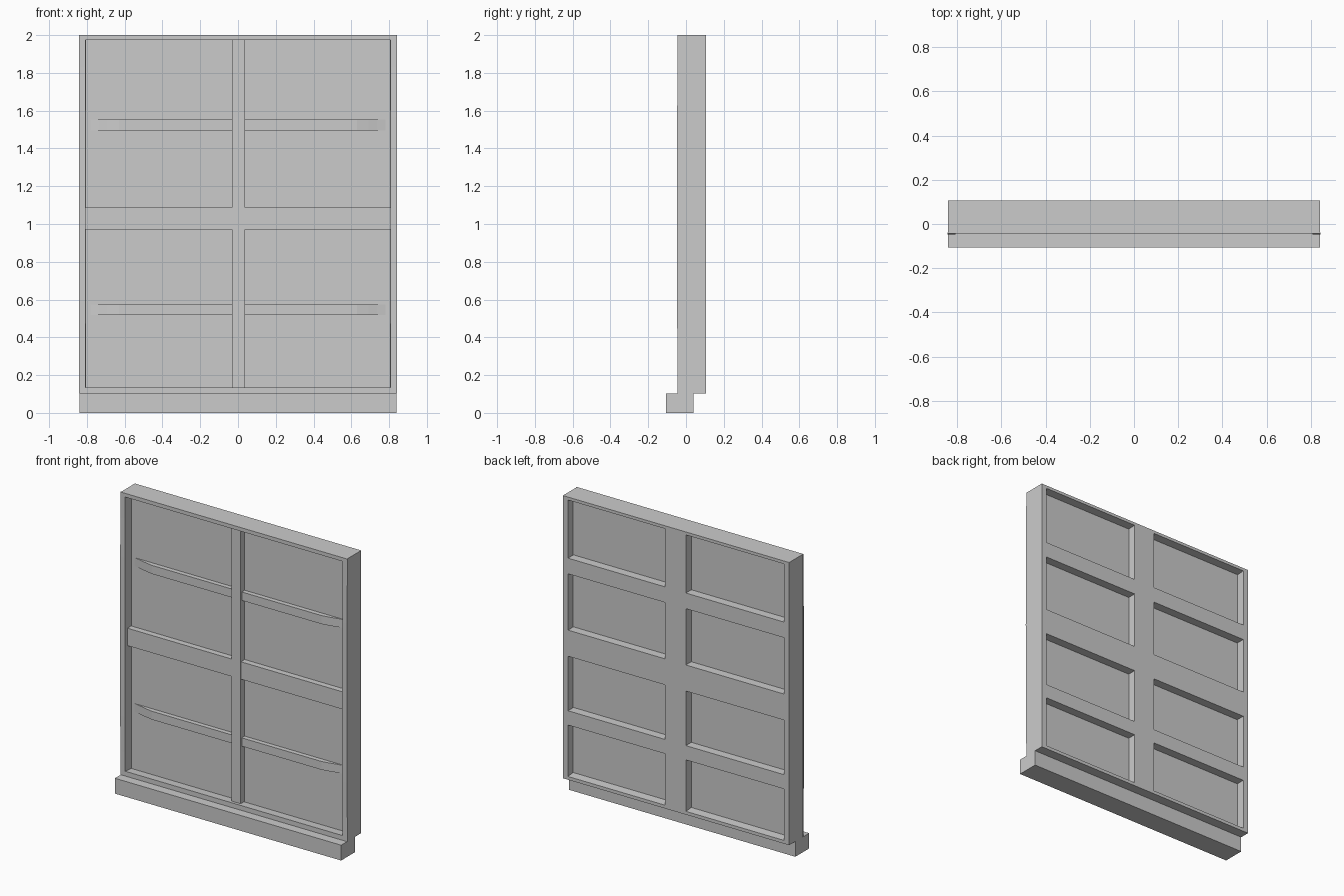
import bpy
import bmesh

if "Cube" in bpy.data.objects:
    bpy.data.objects.remove(bpy.data.objects["Cube"])

FRONT, BACK = -0.044, 0.106      # frame faces
GLASS_F, GLASS_B = 0.018, 0.048  # pane faces


def finish(name, bm):
    bmesh.ops.recalc_face_normals(bm, faces=bm.faces)
    mesh = bpy.data.meshes.new(name)
    bm.to_mesh(mesh)
    bm.free()
    obj = bpy.data.objects.new(name, mesh)
    bpy.context.collection.objects.link(obj)
    return obj


def prism(name, profile, axis, lo, hi):
    """Extrude a 2D profile along an axis (0 = x, 2 = z)."""
    bm = bmesh.new()
    if axis == 0:      # profile is (y, z)
        rings = [[bm.verts.new((t, a, b)) for a, b in profile] for t in (lo, hi)]
    else:              # profile is (x, y)
        rings = [[bm.verts.new((a, b, t)) for a, b in profile] for t in (lo, hi)]
    n = len(profile)
    for r in rings:
        bm.faces.new(r)
    for i in range(n):
        j = (i + 1) % n
        bm.faces.new((rings[0][i], rings[0][j], rings[1][j], rings[1][i]))
    return finish(name, bm)


def box(name, x, y, z):
    return prism(name, [(x[0], y[0]), (x[1], y[0]), (x[1], y[1]), (x[0], y[1])], 2, *z)


# Outer frame: four loops joined into a mitred ring
bm = bmesh.new()
loops = []
for y, hw, z0, z1 in ((FRONT, 0.84, 0.103, 2.0), (FRONT, 0.807, 0.135, 1.975),
                      (BACK, 0.802, 0.125, 1.98), (BACK, 0.84, 0.103, 2.0)):
    loops.append([bm.verts.new((x, y, z)) for x, z in
                  ((-hw, z0), (hw, z0), (hw, z1), (-hw, z1))])
for k in range(4):
    a, b = loops[k], loops[(k + 1) % 4]
    for i in range(4):
        j = (i + 1) % 4
        bm.faces.new((a[i], a[j], b[j], b[i]))
finish("window_frame", bm)

# Sill below, stepped forward
box("window_sill", (-0.84, 0.84), (-0.106, 0.04), (0.0, 0.103))

# Pane
box("glass_pane", (-0.805, 0.805), (GLASS_F, GLASS_B), (0.128, 1.978))

# Slightly bowed facing on each side of the frame
for side, s in (("left", -1), ("right", 1)):
    bow = [(-0.042, 0.103), (-0.047, 0.5), (-0.048, 1.05), (-0.047, 1.57),
           (-0.042, 2.0), (-0.038, 2.0), (-0.038, 0.103)]
    a, b = sorted((s * 0.807, s * 0.842))
    prism(f"{side}_frame_facing", bow, 0, a, b)

# Front bars: upright, middle rail, thin rails fading into the pane at their ends
box("front_upright", (-0.033, 0.037), (-0.024, GLASS_F), (0.135, 1.975))
box("front_middle_rail", (-0.807, 0.807), (-0.022, GLASS_F), (0.97, 1.087))
half = [(0.78, GLASS_F), (0.735, 0.009), (0.69, -0.002), (0.63, -0.013)]
profile = half + [(-x, y) for x, y in reversed(half)]
for name, z in (("front_lower_rail", (0.517, 0.573)), ("front_upper_rail", (1.495, 1.552))):
    prism(name, profile, 2, *z)

# Back bars: wider, flush with the back of the frame
box("back_upright", (-0.073, 0.083), (GLASS_B, BACK), (0.125, 1.98))
for name, z in (("back_lower_rail", (0.47, 0.566)), ("back_middle_rail", (0.932, 1.107)),
                ("back_upper_rail", (1.485, 1.59))):
    for side, x in (("left", (-0.802, -0.073)), ("right", (0.083, 0.802))):
        box(f"{name}_{side}", x, (GLASS_B, BACK), z)
